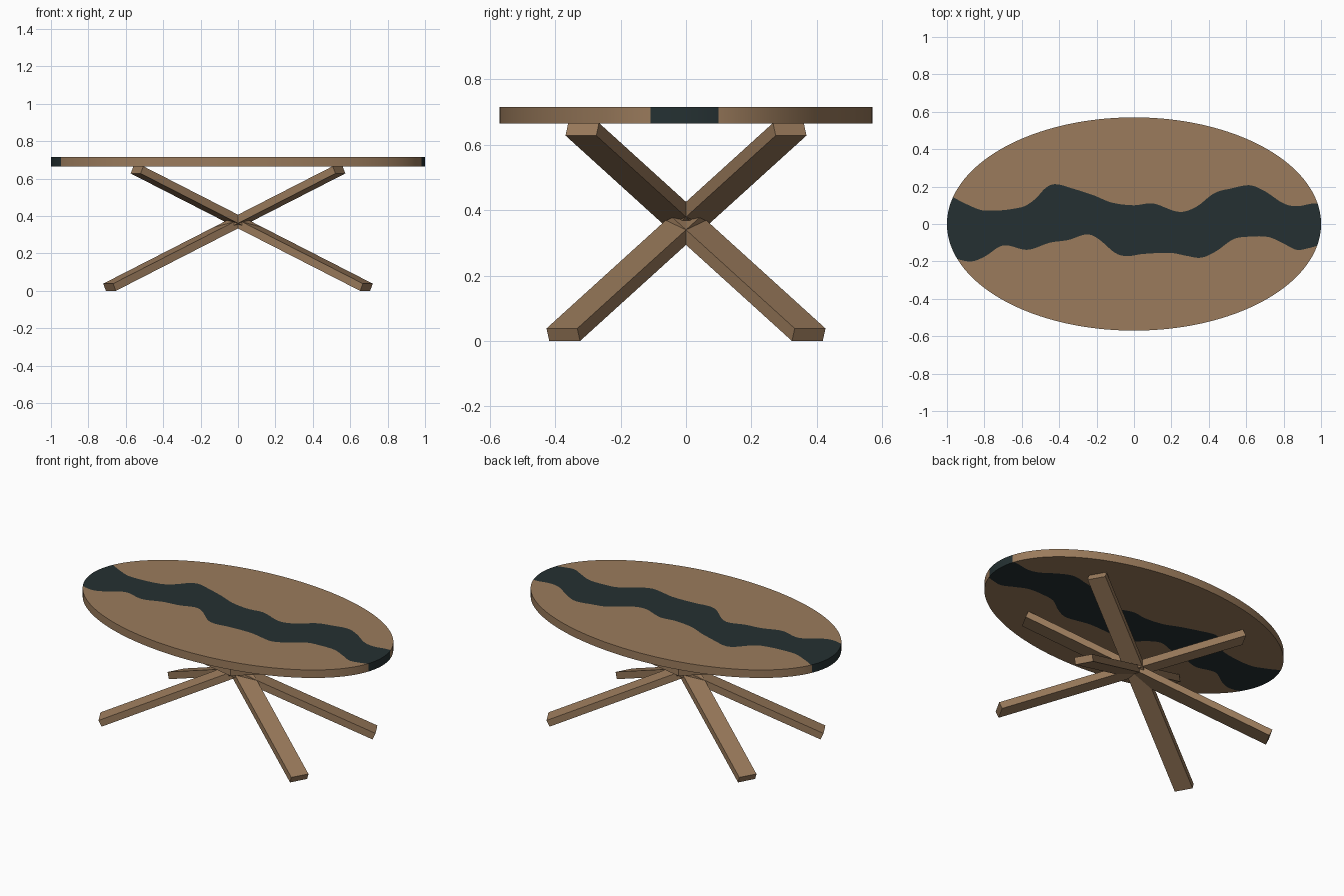
import bpy, bmesh, math
from mathutils import Vector, Matrix

if "Cube" in bpy.data.objects:
    bpy.data.objects.remove(bpy.data.objects["Cube"])


def material(name, rgb):
    m = bpy.data.materials.new(name)
    m.diffuse_color = (*rgb, 1)
    m.use_nodes = True
    m.node_tree.nodes["Principled BSDF"].inputs["Base Color"].default_value = m.diffuse_color
    return m


WOOD = material("brown_wood", (0.325, 0.198, 0.107))
RESIN = material("dark_teal_resin", (0.018, 0.030, 0.032))


def make_object(name, bm, mats):
    mesh = bpy.data.meshes.new(name)
    bm.to_mesh(mesh)
    bm.free()
    ob = bpy.data.objects.new(name, mesh)
    bpy.context.collection.objects.link(ob)
    for m in mats:
        mesh.materials.append(m)
    return ob


def curve_at(points, x):
    """Smooth interpolation through a wavy bank line."""
    if x <= points[0][0]:
        return points[0][1]
    for i in range(len(points) - 1):
        (x0, y0), (x1, y1) = points[i], points[i + 1]
        if x <= x1:
            xp, yp = points[max(i - 1, 0)]
            xn, yn = points[min(i + 2, len(points) - 1)]
            w, t = x1 - x0, (x - x0) / (x1 - x0)
            m0, m1 = (y1 - yp) / (x1 - xp) * w, (yn - y0) / (xn - x0) * w
            return ((2*t**3 - 3*t**2 + 1) * y0 + (t**3 - 2*t**2 + t) * m0
                    + (3*t**2 - 2*t**3) * y1 + (t**3 - t**2) * m1)
    return points[-1][1]


# Oval tabletop with a resin river running end to end
HALF_WIDTH, TOP_Z, THICK = 0.57, 0.715, 0.05
NORTH_BANK = [(-1, .16), (-.965, .142), (-.9, .108), (-.8, .072), (-.6, .09), (-.53, .132),
              (-.47, .195), (-.42, .213), (-.33, .19), (-.22, .155), (-.12, .115), (0, .1),
              (.1, .11), (.24, .065), (.33, .09), (.43, .165), (.52, .19), (.62, .207),
              (.7, .175), (.8, .11), (.87, .095), (.96, .11), (1, .105)]
SOUTH_BANK = [(-1, -.16), (-.95, -.185), (-.87, -.2), (-.8, -.175), (-.7, -.115), (-.57, -.138),
              (-.45, -.1), (-.35, -.085), (-.25, -.055), (-.19, -.08), (-.1, -.155), (-.04, -.172),
              (.05, -.16), (.2, -.155), (.28, -.17), (.36, -.18), (.44, -.145), (.53, -.082),
              (.61, -.068), (.72, -.07), (.8, -.105), (.87, -.138), (.93, -.13), (1, -.11)]

bm = bmesh.new()
cache = {}


def vert(x, y):
    key = (round(x, 5), round(y, 5))
    if key not in cache:
        cache[key] = bm.verts.new((x, y, TOP_Z))
    return cache[key]


N = 180
columns = []
for i in range(N + 1):
    x = -math.cos(math.pi * i / N)
    edge = HALF_WIDTH * math.sin(math.pi * i / N)
    lo = max(-edge, curve_at(SOUTH_BANK, x))
    hi = min(edge, curve_at(NORTH_BANK, x))
    columns.append([vert(x, y) for y in (-edge, lo, hi, edge)])

for a, b in zip(columns, columns[1:]):
    for strip in range(3):
        ring = list(dict.fromkeys((a[strip], b[strip], b[strip + 1], a[strip + 1])))
        if len(ring) > 2:
            bm.faces.new(ring).material_index = 1 if strip == 1 else 0

tabletop = make_object("tabletop", bm, (WOOD, RESIN))
solid = tabletop.modifiers.new("thickness", 'SOLIDIFY')
solid.thickness, solid.offset = THICK, -1
bpy.context.view_layer.objects.active = tabletop
tabletop.select_set(True)
bpy.ops.object.modifier_apply(modifier=solid.name)
bpy.ops.object.shade_smooth_by_angle(angle=math.radians(35))

# Four flat beams crossing at the centre, from each foot to the opposite corner
BEAM_W, BEAM_H = 0.108, 0.042
for sx, sy, label in ((1, 1, "back_right"), (-1, 1, "back_left"),
                      (1, -1, "front_right"), (-1, -1, "front_left")):
    foot = Vector((sx * .687, sy * .375, .0192))
    head = Vector((-sx * .54, -sy * .317, .647))
    along = (head - foot).normalized()
    side = Vector((0, 0, 1)).cross(along).normalized()
    up = along.cross(side)
    frame = Matrix((along, side, up)).transposed().to_4x4()
    frame.translation = (foot + head) / 2
    bm = bmesh.new()
    size = Matrix.Diagonal(((head - foot).length, BEAM_W, BEAM_H, 1))
    bmesh.ops.create_cube(bm, size=1, matrix=frame @ size)
    make_object("leg_beam_" + label, bm, (WOOD,))
